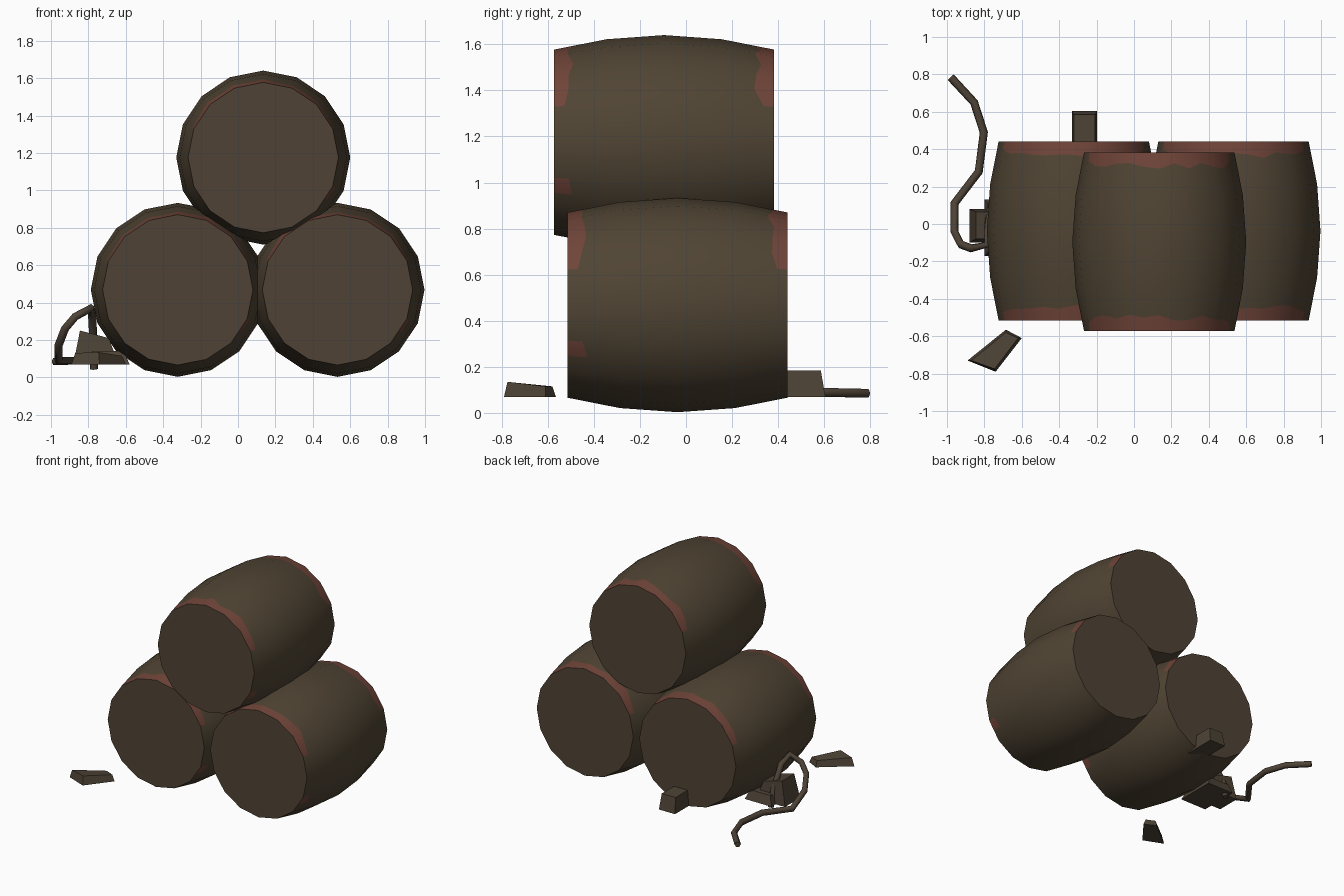
import bpy
import bmesh
import random
from math import cos, sin, pi

random.seed(4)
cube = bpy.data.objects.get("Cube")
if cube:
    bpy.data.objects.remove(cube, do_unlink=True)


def material(name, rgb):
    m = bpy.data.materials.new(name)
    m.use_nodes = True
    m.diffuse_color = (*rgb, 1)
    m.node_tree.nodes["Principled BSDF"].inputs["Base Color"].default_value = (*rgb, 1)
    return m


STAVE = material("aged brown", (0.080, 0.058, 0.034))
CAP = material("lid brown", (0.080, 0.055, 0.036))
RUST = material("rust red", (0.160, 0.058, 0.040))
SCRAP = material("scrap brown", (0.076, 0.056, 0.037))


def make_object(name, bm, mats):
    bmesh.ops.recalc_face_normals(bm, faces=bm.faces)
    mesh = bpy.data.meshes.new(name)
    bm.to_mesh(mesh)
    bm.free()
    for m in mats:
        mesh.materials.append(m)
    ob = bpy.data.objects.new(name, mesh)
    bpy.context.collection.objects.link(ob)
    return ob


# Barrels: sixteen flat sides, each split once so the rust edge can be ragged
SIDES, COLS = 16, 32
END_R, SHOULDER_R, BELLY_R = 0.402, 0.447, 0.465
HALF, SHOULDER = 0.478, 0.25


def barrel(name, x, y, z):
    bm = bmesh.new()

    def ring(ys, radii):
        verts = []
        for j in range(COLS):
            a = 2 * pi * j / COLS
            r = radii[j] * (cos(pi / SIDES) if j % 2 else 1)
            verts.append(bm.verts.new((r * cos(a), ys[j], r * sin(a))))
        return verts

    def plain(yy, r):
        return ring([yy] * COLS, [r] * COLS)

    def ragged(side):
        # Each vertex slides along the straight taper from lid to shoulder
        widths = [random.uniform(0.055, 0.088) for _ in range(COLS)]
        widths[2] = widths[14] = 0.045
        slope = (SHOULDER_R - END_R) / (HALF - SHOULDER)
        return ring([side * (HALF - w) for w in widths],
                    [END_R + slope * w for w in widths])

    rings = [plain(-HALF, END_R), ragged(-1), plain(-SHOULDER, SHOULDER_R),
             plain(0, BELLY_R), plain(SHOULDER, SHOULDER_R), ragged(1),
             plain(HALF, END_R)]
    last = len(rings) - 2
    for i, (a, b) in enumerate(zip(rings, rings[1:])):
        for j in range(COLS):
            k = (j + 1) % COLS
            f = bm.faces.new((a[j], a[k], b[k], b[j]))
            upper = 2 <= j < 14
            spot = i == 0 and j == COLS - 3
            if i in (0, last) and (upper or spot):
                f.material_index = 2
    for r in (rings[0], rings[-1]):
        bm.faces.new(r).material_index = 1
    ob = make_object(name, bm, [STAVE, CAP, RUST])
    ob.location = (x, y, z)
    bpy.ops.object.select_all(action="DESELECT")
    ob.select_set(True)
    bpy.context.view_layer.objects.active = ob
    bpy.ops.object.shade_smooth_by_angle(angle=pi / 6)


barrel("right_barrel", -0.322, -0.037, 0.468)
barrel("left_barrel", 0.532, -0.037, 0.468)
barrel("top_barrel", 0.135, -0.095, 1.175)


# Scrap chunks: a four-sided base joined to a smaller top
def chunk(name, base, top, z0, heights):
    bm = bmesh.new()
    lo = [bm.verts.new((x, y, z0)) for x, y in base]
    hi = [bm.verts.new((x, y, h)) for (x, y), h in zip(top, heights)]
    bm.faces.new(lo)
    bm.faces.new(hi)
    for j in range(4):
        k = (j + 1) % 4
        bm.faces.new((lo[j], lo[k], hi[k], hi[j]))
    make_object(name, bm, [SCRAP])


def rect(x0, x1, y0, y1):
    return [(x0, y0), (x1, y0), (x1, y1), (x0, y1)]


chunk("front_wedge",
      [(-0.89, -0.73), (-0.74, -0.79), (-0.60, -0.61), (-0.685, -0.565)],
      [(-0.87, -0.73), (-0.745, -0.775), (-0.62, -0.61), (-0.685, -0.58)],
      0.07, [0.13, 0.135, 0.115, 0.115])
chunk("back_block", rect(-0.332, -0.198, 0.36, 0.605),
      rect(-0.322, -0.208, 0.40, 0.585), 0.07, [0.185] * 4)
chunk("side_block", rect(-0.88, -0.64, -0.10, 0.08),
      rect(-0.845, -0.69, -0.08, 0.065), 0.07, [0.25, 0.21, 0.21, 0.25])
chunk("side_slab", rect(-0.80, -0.58, -0.17, 0.13),
      rect(-0.78, -0.61, -0.15, 0.11), 0.07, [0.14] * 4)

# Hose: runs along the ground, then loops up over the side block
path = [(-0.98, 0.785, 0.085), (-0.855, 0.65, 0.088), (-0.803, 0.49, 0.09),
        (-0.83, 0.28, 0.09), (-0.96, 0.11, 0.09), (-0.96, -0.04, 0.17),
        (-0.925, -0.11, 0.26), (-0.87, -0.13, 0.325), (-0.785, -0.11, 0.37),
        (-0.78, -0.02, 0.33), (-0.772, 0.06, 0.18), (-0.77, 0.09, 0.045)]
curve = bpy.data.curves.new("hose", "CURVE")
curve.dimensions = "3D"
curve.bevel_depth = 0.022
curve.bevel_resolution = 1
curve.use_fill_caps = True
spline = curve.splines.new("POLY")
spline.points.add(len(path) - 1)
for p, co in zip(spline.points, path):
    p.co = (*co, 1)
curve.materials.append(SCRAP)
bpy.context.collection.objects.link(bpy.data.objects.new("hose", curve))
